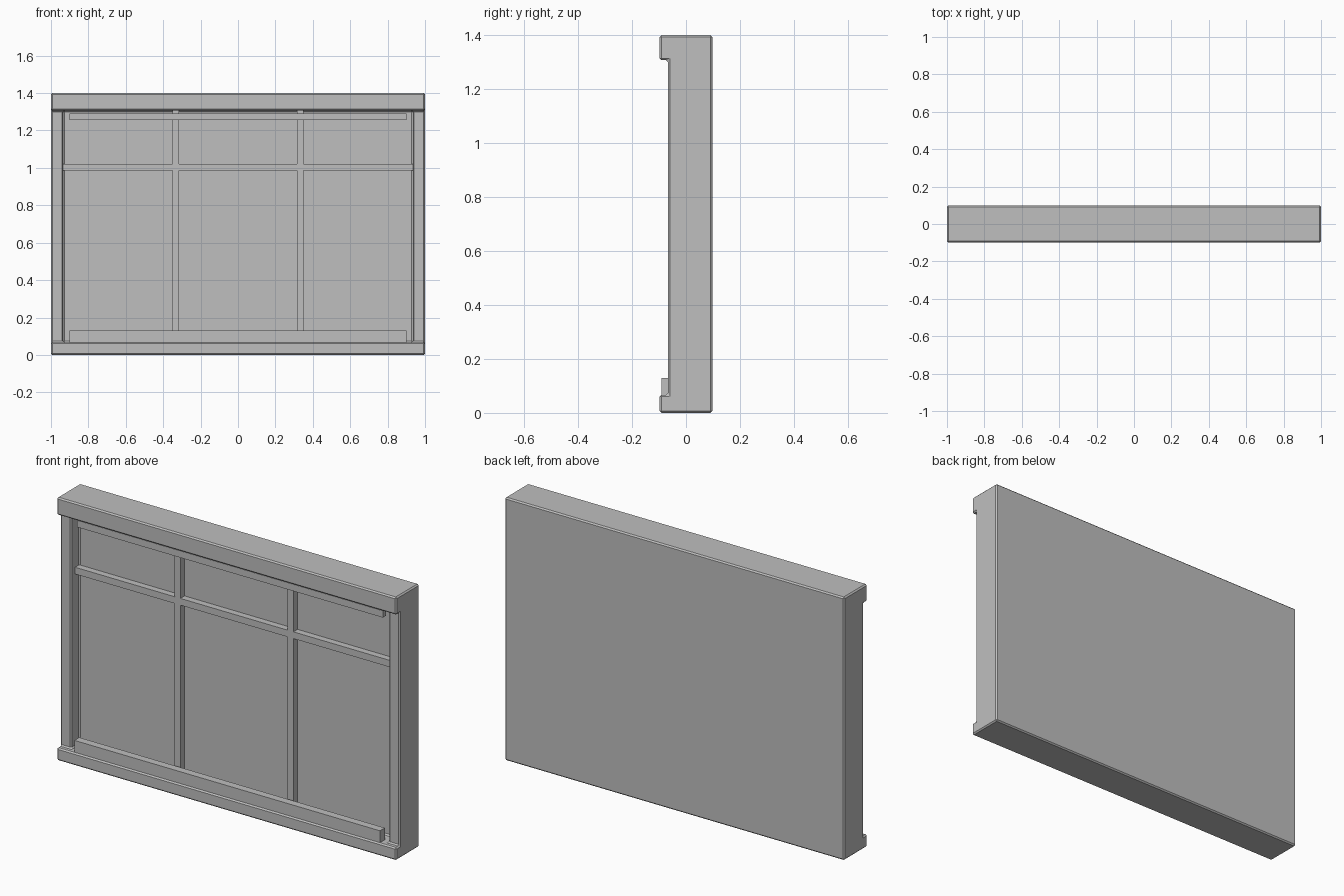
import bpy, bmesh

if "Cube" in bpy.data.objects:
    bpy.data.objects.remove(bpy.data.objects["Cube"])

grey = bpy.data.materials.new("plain grey")
grey.diffuse_color = (0.52, 0.52, 0.52, 1)
grey.use_nodes = True
grey.node_tree.nodes["Principled BSDF"].inputs["Base Color"].default_value = grey.diffuse_color

FRONT, BACK, JAMB_Y, PANEL_Y = -0.098, 0.098, -0.067, 0.0
SILL, LINTEL, TOP, INNER = 0.067, 1.307, 1.4, 0.935


def finish(bm, name, bevel=0):
    bmesh.ops.recalc_face_normals(bm, faces=bm.faces)
    me = bpy.data.meshes.new(name)
    bm.to_mesh(me)
    bm.free()
    me.materials.append(grey)
    ob = bpy.data.objects.new(name, me)
    bpy.context.collection.objects.link(ob)
    if bevel:
        m = ob.modifiers.new("chamfer", 'BEVEL')
        m.width = bevel
        m.segments = 1
        m.limit_method = 'ANGLE'
    return ob


def box(name, x, y, z, bevel=0):
    bm = bmesh.new()
    bmesh.ops.create_cube(bm, size=1)
    for v in bm.verts:
        v.co = [(a + b) / 2 + c * (b - a) for c, (a, b) in zip(v.co, (x, y, z))]
    return finish(bm, name, bevel)


# Frame: side profile with lintel and sill lips, extruded across the width
bm = bmesh.new()
profile = [(BACK, 0), (BACK, TOP), (FRONT, TOP), (FRONT, LINTEL),
           (JAMB_Y, LINTEL), (JAMB_Y, SILL), (FRONT, SILL), (FRONT, 0)]
side = bm.faces.new([bm.verts.new((-1, y, z)) for y, z in profile])
ext = bmesh.ops.extrude_face_region(bm, geom=[side])["geom"]
bmesh.ops.translate(bm, vec=(2, 0, 0),
                    verts=[v for v in ext if isinstance(v, bmesh.types.BMVert)])
bmesh.ops.recalc_face_normals(bm, faces=bm.faces)

# Cut the jamb face at both sides and push its middle back to the pane
for x in (-INNER, INNER):
    bmesh.ops.bisect_plane(bm, geom=bm.verts[:] + bm.edges[:] + bm.faces[:],
                           plane_co=(x, 0, 0), plane_no=(1, 0, 0))
pane = [f for f in bm.faces if f.normal.y < -0.9
        and abs(f.calc_center_median().y - JAMB_Y) < 0.001
        and abs(f.calc_center_median().x) < 0.1]
ext = bmesh.ops.extrude_face_region(bm, geom=pane)["geom"]
bmesh.ops.translate(bm, vec=(0, PANEL_Y - JAMB_Y, 0),
                    verts=[v for v in ext if isinstance(v, bmesh.types.BMVert)])
bmesh.ops.delete(bm, geom=[f for f in pane if f.is_valid], context='FACES_ONLY')
finish(bm, "window_frame", 0.007)

# Glazing bars
for n, x in (("left", -0.333), ("right", 0.333)):
    box(n + "_mullion", (x - 0.018, x + 0.018), (-0.035, 0.01), (SILL, LINTEL))
box("cross_bar", (-0.935, 0.935), (-0.0352, 0.01), (0.985, 1.021))

# Rails along the top and bottom of the opening
box("top_rail", (-0.9, 0.9), (-0.067, -0.042), (1.256, 1.292))
box("bottom_rail", (-0.9, 0.9), (-0.091, -0.05), (0.05, 0.13))
